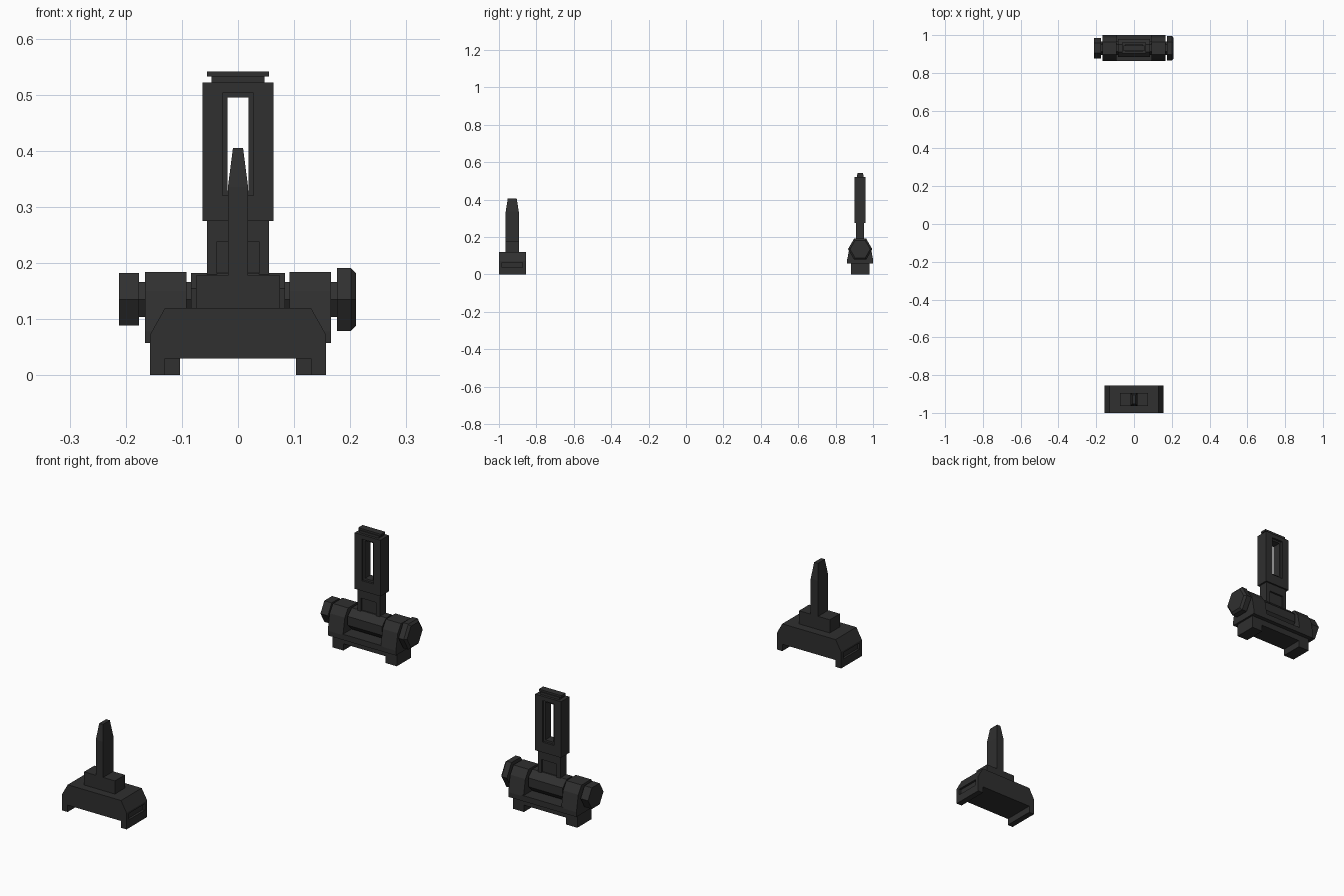
import bpy, bmesh, math
from mathutils import Vector

if "Cube" in bpy.data.objects:
    bpy.data.objects.remove(bpy.data.objects["Cube"])

black = bpy.data.materials.new("matte black")
black.diffuse_color = (0.029, 0.029, 0.029, 1)
black.use_nodes = True
black.node_tree.nodes["Principled BSDF"].inputs["Base Color"].default_value = black.diffuse_color
RY = 0.931   # centre of the rear sight
PZ = 0.135   # height of the pivot pin


def finish(name, bm, mat=black):
    bmesh.ops.recalc_face_normals(bm, faces=bm.faces)
    me = bpy.data.meshes.new(name)
    bm.to_mesh(me)
    bm.free()
    ob = bpy.data.objects.new(name, me)
    me.materials.append(mat)
    bpy.context.collection.objects.link(ob)
    return ob


def loft(name, loops):
    """Skin a list of matching vertex loops and cap both ends."""
    bm = bmesh.new()
    rings = [[bm.verts.new(p) for p in l] for l in loops]
    n = len(rings[0])
    for a, b in zip(rings, rings[1:]):
        for i in range(n):
            j = (i + 1) % n
            bm.faces.new((a[i], a[j], b[j], b[i]))
    bm.faces.new(rings[0][::-1])
    bm.faces.new(rings[-1])
    return finish(name, bm)


def box(name, x0, x1, y0, y1, z0, z1):
    return loft(name, [[(x0, y0, z), (x1, y0, z), (x1, y1, z), (x0, y1, z)] for z in (z0, z1)])


def prism_x(name, prof, x0, x1):
    return loft(name, [[(x, y, z) for y, z in prof] for x in (x0, x1)])


def prism_y(name, prof, y0, y1):
    return loft(name, [[(x, y, z) for x, z in prof] for y in (y0, y1)])


def turned(name, sections, n, phase=0.0):
    """Faceted part along x, sections are (x, radius)."""
    ang = [phase + 2 * math.pi * i / n for i in range(n)]
    return loft(name, [[(x, RY + r * math.cos(a), PZ + r * math.sin(a)) for a in ang]
                       for x, r in sections])


def cut(ob, cutter):
    cutter.hide_render = True
    cutter.hide_viewport = True
    m = ob.modifiers.new("cut", 'BOOLEAN')
    m.operation = 'DIFFERENCE'
    m.solver = 'EXACT'
    m.object = cutter


# Front sight: clamp base with rail channel and side slots
half = [(0.13, 0), (0.157, 0), (0.157, 0.072), (0.13, 0.12)]
prof = [(0.13, 0.03)] + half + [(-x, z) for x, z in reversed(half)] + [(-0.13, 0.03)]
base = prism_y("front_base", prof, -1.0, -0.856)
for s, side in ((1, "right"), (-1, "left")):
    xs = sorted((s * 0.147, s * 0.17))
    cut(base, box("slot_cutter_" + side, *xs, -0.983, -0.873, 0.036, 0.064))

# Front sight: platform and tapered post
box("front_platform", -0.075, 0.075, -0.964, -0.894, 0.119, 0.178)


def rect(hx, y0, y1, z):
    return [(-hx, y0, z), (hx, y0, z), (hx, y1, z), (-hx, y1, z)]


loft("front_post", [rect(0.018, -0.964, -0.894, 0.17), rect(0.018, -0.964, -0.894, 0.335),
                    rect(0.009, -0.953, -0.905, 0.405)])

# Rear sight: rail clamp and deck
foot = [(0.103, 0), (0.157, 0), (0.157, 0.06)]
prof = [(0.103, 0.03)] + foot + [(-x, z) for x, z in reversed(foot)] + [(-0.103, 0.03)]
prism_y("rear_clamp", prof, RY - 0.05, RY + 0.05)
box("rear_deck", -0.1, 0.1, RY - 0.069, RY + 0.069, 0.057, 0.082)

# Rear sight: hinge ears
half = [(0.069, 0.057), (0.069, 0.078), (0.056, 0.15), (0.033, 0.184)]
ear = [(RY + y, z) for y, z in half] + [(RY - y, z) for y, z in reversed(half)]
prism_x("ear_right", ear, 0.092, 0.166)
prism_x("ear_left", ear, -0.166, -0.092)

# Rear sight: hinge barrel, pin and knobs
turned("hinge_barrel", [(-0.084, 0.051), (0.084, 0.051)], 8, math.pi / 8)
turned("hinge_pin", [(-0.18, 0.036), (0.18, 0.036)], 6)
turned("knob_left", [(-0.212, 0.054), (-0.176, 0.054)], 6)
turned("knob_right", [(0.176, 0.065), (0.201, 0.065), (0.21, 0.054)], 6)

# Rear sight: stem with shallow panel on both sides
stem = box("rear_stem", -0.055, 0.055, RY - 0.022, RY + 0.022, PZ, 0.28)
frame = box("aperture_frame", -0.063, 0.063, RY - 0.029, RY + 0.029, 0.275, 0.522)
for s, side in ((1, "back"), (-1, "front")):
    ys = sorted((RY + s * 0.014, RY + s * 0.08))
    cut(stem, box("panel_cutter_" + side, -0.037, 0.037, *ys, 0.17, 0.238))
    ys = sorted((RY + s * 0.02, RY + s * 0.081))
    cut(frame, box("recess_cutter_" + side, -0.028, 0.028, *ys, 0.32, 0.503))

# Rear sight: aperture slot and stepped cap
cut(frame, box("aperture_cutter", -0.019, 0.019, RY - 0.1, RY + 0.1, 0.329, 0.495))
box("cap_neck", -0.047, 0.047, RY - 0.018, RY + 0.018, 0.52, 0.533)
box("cap_top", -0.055, 0.055, RY - 0.015, RY + 0.015, 0.532, 0.541)
